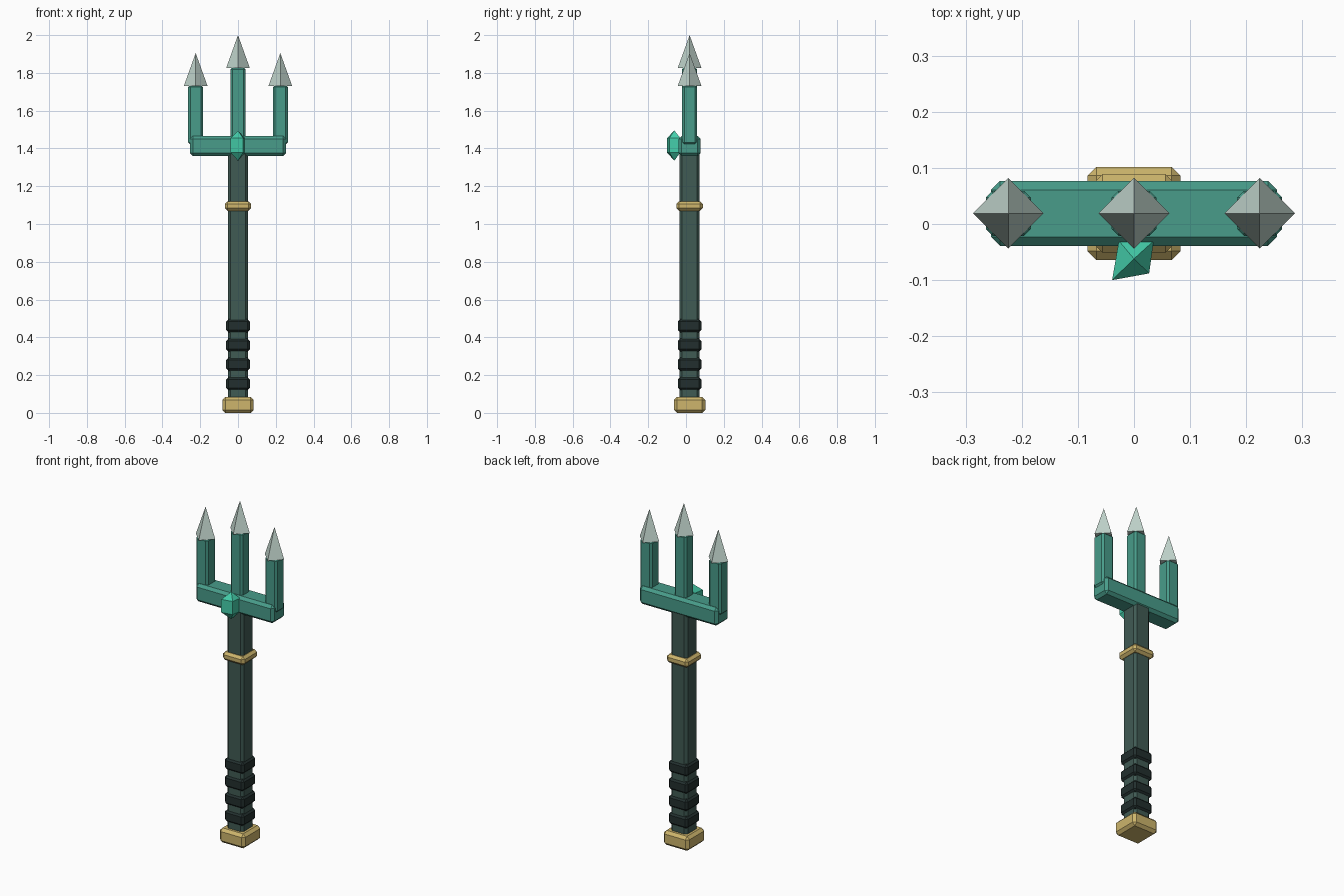
import bpy, bmesh
from math import pi

cube = bpy.data.objects.get("Cube")
if cube:
    bpy.data.objects.remove(cube, do_unlink=True)

CY = 0.019  # depth of the shaft axis


def material(name, *rgb):
    lin = [(c / 255 / 12.92) if c < 11 else ((c / 255 + 0.055) / 1.055) ** 2.4 for c in rgb]
    m = bpy.data.materials.new(name)
    m.use_nodes = True
    m.diffuse_color = (*lin, 1)
    m.node_tree.nodes["Principled BSDF"].inputs["Base Color"].default_value = (*lin, 1)
    return m


teal = material("teal metal", 72, 156, 138)
dark_green = material("dark green shaft", 64, 91, 84)
black = material("black wrap", 34, 47, 46)
gold = material("gold", 205, 181, 108)
silver = material("pale silver", 192, 211, 203)
green = material("bright green gem", 68, 205, 170)


def finish(name, bm, mat):
    bmesh.ops.recalc_face_normals(bm, faces=bm.faces)
    mesh = bpy.data.meshes.new(name)
    bm.to_mesh(mesh)
    bm.free()
    mesh.materials.append(mat)
    ob = bpy.data.objects.new(name, mesh)
    bpy.context.collection.objects.link(ob)
    return ob


def block(name, mat, x, half_x, half_y, z0, z1, bevel):
    """Box with chamfered edges, centred on the shaft depth."""
    bm = bmesh.new()
    bmesh.ops.create_cube(bm, size=2)
    for v in bm.verts:
        v.co = (x + v.co.x * half_x, CY + v.co.y * half_y, z0 if v.co.z < 0 else z1)
    bmesh.ops.bevel(bm, geom=bm.edges[:], offset=bevel, segments=1,
                    profile=0.5, affect='EDGES')
    return finish(name, bm, mat)


def tip(name, x, z0, z1):
    """Four-sided spearhead with its corners on the axes."""
    bm = bmesh.new()
    bmesh.ops.create_cone(bm, cap_ends=True, segments=4, radius1=0.063,
                          radius2=0, depth=z1 - z0)
    bmesh.ops.translate(bm, verts=bm.verts, vec=(x, CY, (z0 + z1) / 2))
    return finish(name, bm, silver)


# Shaft, pommel and collar
block("shaft", dark_green, 0, 0.053, 0.053, 0.05, 1.40, 0.014)
block("pommel", gold, 0, 0.083, 0.083, 0, 0.085, 0.016)
block("collar", gold, 0, 0.07, 0.07, 1.07, 1.12, 0.014)

# Grip wraps
for i in range(4):
    z = 0.12 + i * 0.102
    block(f"grip_wrap_{i + 1}", black, 0, 0.0625, 0.0625, z, z + 0.07, 0.013)

# Fork: crossbar, prongs and spearheads
block("crossbar", teal, 0, 0.255, 0.058, 1.36, 1.466, 0.016)
for name, x, top in (("right", -0.224, 1.73), ("middle", 0, 1.825), ("left", 0.224, 1.73)):
    block(f"{name}_prong", teal, x, 0.04, 0.04, 1.42, top + 0.006, 0.012)
    tip(f"{name}_tip", x, top, top + 0.175)

# Gem: uneven four-sided crystal with pointed ends
bm = bmesh.new()
outline = [(-0.039, -0.10), (0.027, -0.088), (0.035, -0.03), (-0.027, -0.03)]
low, high = ([bm.verts.new((x, y, z)) for x, y in outline] for z in (1.378, 1.455))
bottom = bm.verts.new((0, -0.062, 1.335))
top = bm.verts.new((0, -0.062, 1.495))
for i in range(4):
    j = (i + 1) % 4
    bm.faces.new((low[i], low[j], high[j], high[i]))
    bm.faces.new((high[i], high[j], top))
    bm.faces.new((low[j], low[i], bottom))
finish("gem", bm, green)
